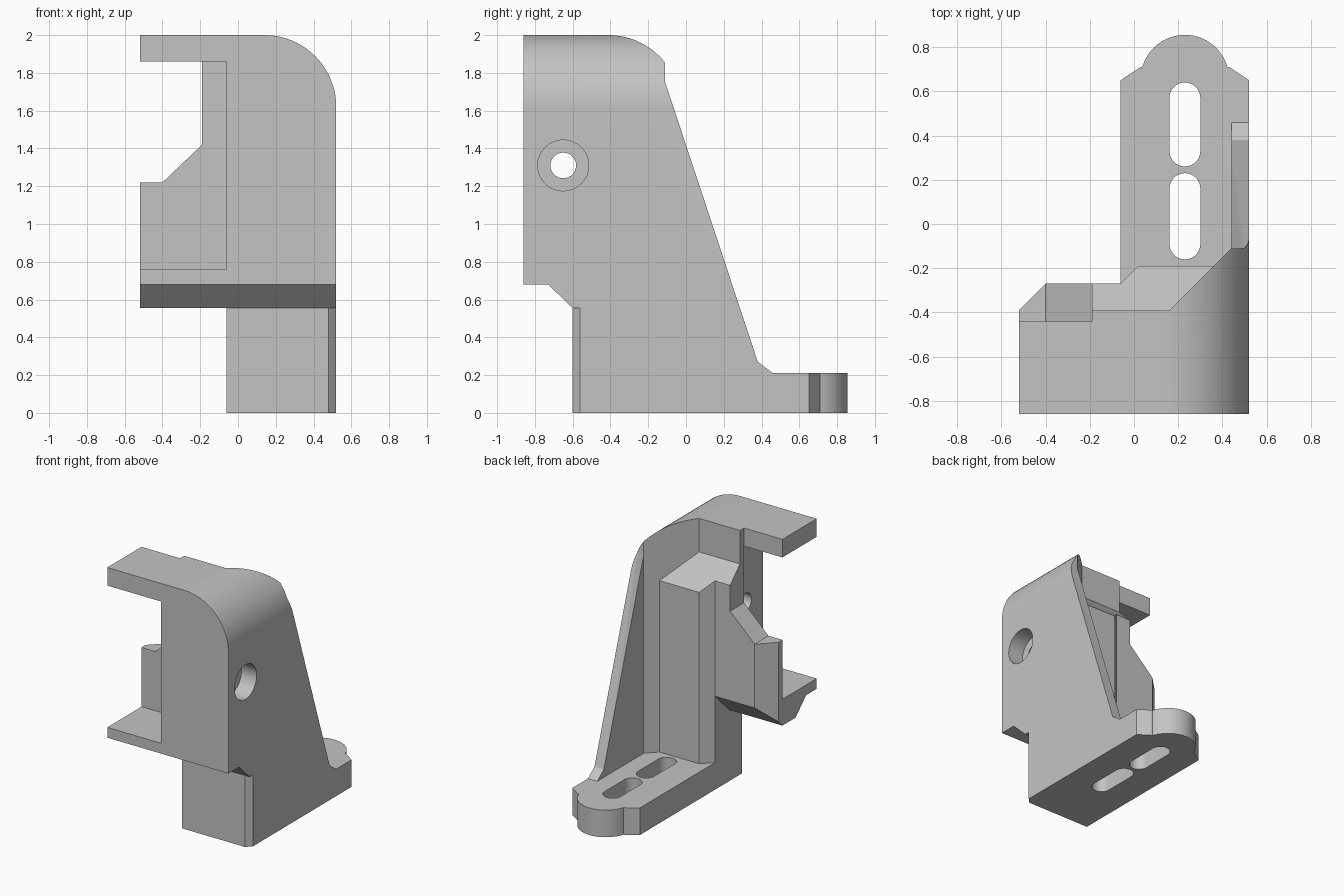
import bpy
import math
from mathutils import Vector

old = bpy.data.objects.get("Cube")
if old:
    bpy.data.objects.remove(old, do_unlink=True)

grey = bpy.data.materials.new("plain grey")
grey.use_nodes = True
grey.diffuse_color = (0.55, 0.55, 0.55, 1)
grey.node_tree.nodes["Principled BSDF"].inputs["Base Color"].default_value = (0.55, 0.55, 0.55, 1)


def prism(name, pts, axis, lo, hi):
    """Extrude a 2D outline along an axis; the outline uses the other two axes in order."""
    def place(p, d):
        v = list(p)
        v.insert("xyz".index(axis), d)
        return Vector(v)
    n = len(pts)
    verts = [place(p, lo) for p in pts] + [place(p, hi) for p in pts]
    faces = [list(range(n))[::-1], list(range(n, 2 * n))]
    faces += [[i, (i + 1) % n, (i + 1) % n + n, i + n] for i in range(n)]
    area = sum(pts[i][0] * pts[(i + 1) % n][1] - pts[(i + 1) % n][0] * pts[i][1] for i in range(n))
    # keep the normals outward for either winding (the xz plane is left-handed)
    if (area < 0) != (axis == "y"):
        faces = [f[::-1] for f in faces]
    me = bpy.data.meshes.new(name)
    me.from_pydata(verts, [], faces)
    me.materials.append(grey)
    ob = bpy.data.objects.new(name, me)
    bpy.context.scene.collection.objects.link(ob)
    return ob


def arc(cx, cy, r, a0, a1, n):
    steps = [math.radians(a0 + (a1 - a0) * i / n) for i in range(n + 1)]
    return [(cx + r * math.cos(a), cy + r * math.sin(a)) for a in steps]


def rect(x0, y0, x1, y1):
    return [(x0, y0), (x1, y0), (x1, y1), (x0, y1)]


def combine(target, other, operation):
    """Apply a boolean and discard the helper."""
    other.hide_render = True
    mod = target.modifiers.new(other.name, "BOOLEAN")
    mod.operation = operation
    mod.solver = "EXACT"
    mod.object = other
    bpy.ops.object.select_all(action="DESELECT")
    bpy.context.view_layer.objects.active = target
    target.select_set(True)
    bpy.ops.object.modifier_apply(modifier=mod.name)
    bpy.data.objects.remove(other, do_unlink=True)


def cut(target, *args):
    combine(target, prism(*args), "DIFFERENCE")


def add(target, *args):
    combine(target, prism(*args), "UNION")


# Main column with the side arm
body = prism("bracket_body", [(-.52, -.86), (.52, -.86), (.52, -.11), (.44, -.11), (.36, -.19),
                              (.02, -.19), (-.06, -.27), (-.4, -.27), (-.52, -.39)], "z", 0, 2)

# Sloped ledge at the back, then the diagonal web above it
cut(body, "ledge_cut", [(-.39, 2.1), (-.39, 1.74), (.1, 1.25), (.1, 2.1)], "x", -.7, .7)
add(body, "diagonal_web", [(.16, -.39), (.44, -.11), (.52, -.11), (.52, -.6), (.16, -.6)], "z", 1, 2)

# Side gusset wall and slotted foot
add(body, "gusset_wall", [(-.5, 2), (-.11, 2), (-.11, 1.75), (.38, .27), (.46, .21), (.46, 0), (-.5, 0)],
    "x", .44, .52)
foot_outline = [(-.06, -.5), (.52, -.5), (.52, .65), (.43, .71)]
foot_outline += arc(.23, .655, .2, 16, 164, 28) + [(.03, .71), (-.06, .65)]
add(body, "foot", foot_outline, "z", 0, .21)
for y0, y1 in ((.26, .64), (-.16, .23)):
    r = .07
    slot = arc(.23, y1 - r, r, 0, 180, 14) + arc(.23, y0 + r, r, 180, 360, 14)
    cut(body, "slot_cut", slot, "z", -.1, .3)

# Front recess and the stepped outline of the arm
cut(body, "recess_cut", rect(-.7, .76, -.06, 1.86), "y", -1, -.44)
cut(body, "arm_cut", [(-.7, 1.22), (-.4, 1.22), (-.19, 1.42), (-.19, 2.1), (-.7, 2.1)], "y", -.44, .1)

# Undersides with chamfers
cut(body, "front_under_cut", [(-1, -.1), (-1, .68), (-.73, .68), (-.6, .555), (-.6, -.1)], "x", -.7, .7)
cut(body, "arm_under_cut", [(-1, -.1), (-1, .555), (-.44, .555), (-.1, .895), (-.1, -.1)], "x", -.7, -.06)
cut(body, "corner_cut", [(.46, -.62), (.54, -.62), (.54, -.54)], "z", -.1, .555)

# Rounded upper edge
cut(body, "round_cut", arc(.14, 1.62, .38, 0, 90, 20) + [(.14, 2.1), (.6, 2.1), (.6, 1.62)], "y", -1, .2)

# Counterbored cross hole
for radius, start in ((.135, .39), (.068, -.2)):
    cut(body, "bore_cut", arc(-.65, 1.31, radius, 0, 348.75, 31), "x", start, .7)

bpy.ops.object.select_all(action="DESELECT")
body.select_set(True)
bpy.context.view_layer.objects.active = body
bpy.ops.object.shade_smooth_by_angle(angle=math.radians(20))
